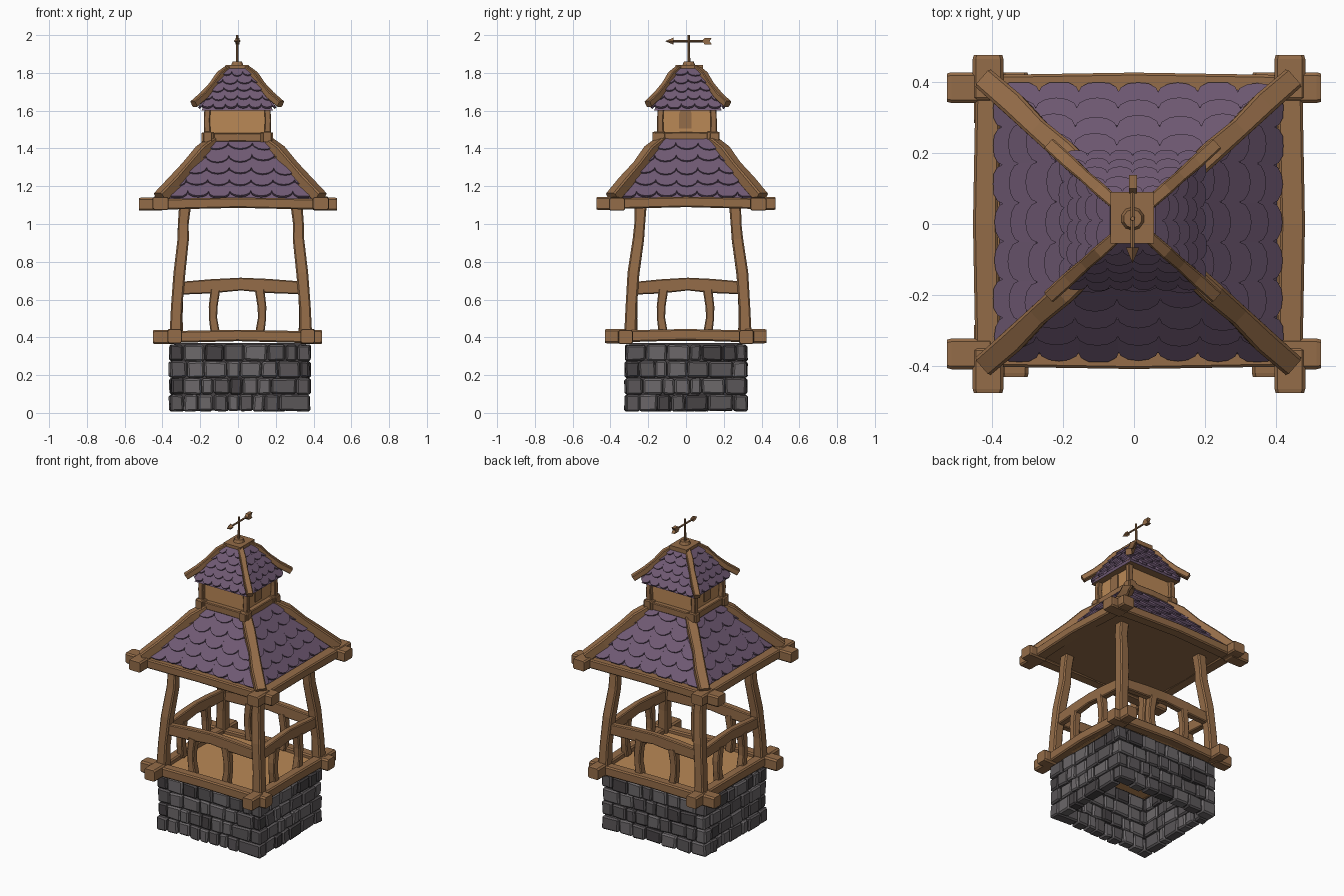
import bpy, bmesh, math, random
from mathutils import Vector, Matrix

random.seed(4)
if "Cube" in bpy.data.objects:
    bpy.data.objects.remove(bpy.data.objects["Cube"])


def material(name, *rgb):
    col = [((c / 255 + 0.055) / 1.055) ** 2.4 for c in rgb] + [1]
    m = bpy.data.materials.new(name)
    m.use_nodes = True
    m.diffuse_color = col
    m.node_tree.nodes["Principled BSDF"].inputs["Base Color"].default_value = col
    return m


WOOD = material("brown wood", 148, 108, 72)
TAN = material("tan planks", 186, 136, 86)
TILE = material("purple shingle", 112, 90, 116)
STONES = [material("light stone", 108, 104, 106),
          material("mid stone", 90, 86, 88),
          material("dark stone", 70, 66, 68)]


def finish(name, bm, *mats):
    bmesh.ops.recalc_face_normals(bm, faces=bm.faces)
    me = bpy.data.meshes.new(name)
    bm.to_mesh(me)
    bm.free()
    for m in mats:
        me.materials.append(m)
    ob = bpy.data.objects.new(name, me)
    bpy.context.collection.objects.link(ob)
    return ob


def add_box(bm, lo, hi, jitter=0.0, mat=0):
    lo, hi = Vector(lo), Vector(hi)
    size = hi - lo
    vs = bmesh.ops.create_cube(bm, size=1)["verts"]
    for v in vs:
        v.co = Vector([c * s for c, s in zip(v.co, size)]) + (lo + hi) / 2
        v.co += Vector([random.uniform(-jitter, jitter) for _ in range(3)])
    for f in {f for v in vs for f in v.link_faces}:
        f.material_index = mat


def box(name, lo, hi, mat):
    bm = bmesh.new()
    add_box(bm, lo, hi)
    return finish(name, bm, mat)


def prism(bm, bottom, top):
    """Close two matching outlines into a solid."""
    a, b = [[bm.verts.new(p) for p in ring] for ring in (bottom, top)]
    bm.faces.new(a)
    bm.faces.new(b)
    for i in range(len(a)):
        j = (i + 1) % len(a)
        bm.faces.new((a[i], a[j], b[j], b[i]))


def beam(name, pts, w, h, scales=None, ref=(0, 0, 1), mat=WOOD):
    """Sweep a chamfered rectangle along a bent path."""
    pts = [Vector(p) for p in pts]
    scales = scales or [1] * len(pts)
    bm = bmesh.new()
    rings = []
    for i, p in enumerate(pts):
        t = (pts[min(i + 1, len(pts) - 1)] - pts[max(i - 1, 0)]).normalized()
        side = t.cross(Vector(ref)).normalized()
        up = side.cross(t)
        a, b = w / 2 * scales[i], h / 2 * scales[i]
        c = min(a, b) * 0.25
        outline = [(a, b - c), (a - c, b), (c - a, b), (-a, b - c),
                   (-a, c - b), (c - a, -b), (a - c, -b), (a, c - b)]
        rings.append([bm.verts.new(p + side * u + up * v) for u, v in outline])
    for r, s in zip(rings, rings[1:]):
        for k in range(8):
            bm.faces.new((r[k], r[k - 1], s[k - 1], s[k]))
    bm.faces.new(rings[0])
    bm.faces.new(rings[-1])
    return finish(name, bm, mat)


def log_frame(name, xs, ys, xr, yr, z, w, h, bow):
    """Four crossing beams with thicker overhanging ends."""
    scales = [1.0, 1.08, 1.08, 0.9, 0.86, 0.9, 1.08, 1.08, 1.0]
    for axis, places, (lo, hi) in ((0, ys, xr), (1, xs, yr)):
        for n, c in enumerate(places):
            pts = []
            out = 1 if n else -1
            stops = (lo, lo + .012, lo + w * 1.5, lo + w * 1.6, (lo + hi) / 2,
                     hi - w * 1.6, hi - w * 1.5, hi - .012, hi)
            for k, a in enumerate(stops):
                mid = bow if k == 4 else 0
                p = (a, c + out * mid) if axis == 0 else (c + out * mid, a)
                pts.append((*p, z + mid + 0.004 * axis))
            beam(f"{name}_{'xy'[axis]}_{n + 1}", pts, w, h, scales)


# Stone base: four courses of uneven blocks around a hollow core
X0, X1, Y0, Y1 = -0.36, 0.38, -0.32, 0.32
bm = bmesh.new()
DEPTH, COURSE = 0.07, 0.0885
for row in range(4):
    z = 0.008 + row * COURSE
    for axis, a0, a1, c0, c1 in ((0, X0, X1, Y0, Y1), (1, Y0, Y1, X0, X1)):
        for inner in (c0, c1 - DEPTH):
            a = a0 + (DEPTH if (row + axis) % 2 else 0)
            end = a1 - (DEPTH if (row + axis) % 2 else 0)
            while a < end - 0.01:
                b = a + random.uniform(0.055, 0.125)
                if end - b < 0.05:
                    b = end
                d = random.uniform(-0.005, 0.006)
                lo, hi = (a + .002, inner + d), (b - .002, inner + DEPTH + d)
                if axis:
                    lo, hi = lo[::-1], hi[::-1]
                add_box(bm, (*lo, z + .002), (*hi, z + COURSE - .002), 0.004,
                        random.choice((0, 0, 1, 1, 2)))
                a = b
wall = finish("stone_blocks", bm, *STONES)
bev = wall.modifiers.new("worn edges", "BEVEL")
bev.width, bev.segments = 0.009, 1
bm = bmesh.new()
for c in (Y0, Y1 - DEPTH):
    add_box(bm, (X0 + .02, c + .02, .02), (X1 - .02, c + DEPTH - .02, .37), 0, 0)
for c in (X0, X1 - DEPTH):
    add_box(bm, (c + .02, Y0 + .02, .02), (c + DEPTH - .02, Y1 - .02, .37), 0, 0)
finish("mortar_core", bm, STONES[2])

# Deck
log_frame("deck_beam", (-0.335, 0.37), (-0.32, 0.32), (-0.45, 0.445),
          (-0.43, 0.425), 0.402, 0.072, 0.07, 0.008)
box("deck_floor", (-0.34, -0.32, 0.38), (0.37, 0.32, 0.41), TAN)

# Bent corner posts
for sx in (-1, 1):
    for sy in (-1, 1):
        path = [(.345, .305, .4), (.34, .3, .56), (.325, .288, .74),
                (.305, .262, .92), (.305, .255, 1.0), (.295, .25, 1.1)]
        pts = [(.015 + sx * x, .01 + sy * y, z) for x, y, z in path]
        beam(f"post_{'right' if sx < 0 else 'left'}_{'front' if sy < 0 else 'back'}",
             pts, 0.06, 0.06, [1.1, 1, 1.05, 1, .95, 1.05], (0, 1, 0))


# Railings with two balusters on each side
def railing(name, place, half, mid):
    stops = (-1, -0.5, 0, 0.45, 1)
    rise = (-0.01, 0, 0.012, 0.002, -0.008)
    beam(name + "_rail", [place(mid + half * s, .67 + r) for s, r in zip(stops, rise)],
         0.045, 0.075, [.9, 1, .9, 1, .9])
    for n, c in enumerate((-0.12, 0.115)):
        bend = 0.012 * (1 if n else -1)
        pts = [place(c, .42), place(c + bend, .5), place(c + bend, .56), place(c, .65)]
        beam(f"{name}_baluster_{n + 1}", pts, 0.046, 0.046, [1.05, .95, 1, 1.1], (0, 1, 0))


railing("front", lambda a, z: (a, -0.28, z), 0.32, 0.015)
railing("back", lambda a, z: (a, 0.3, z), 0.32, 0.015)
railing("right", lambda a, z: (-0.315, a, z), 0.28, 0.01)
railing("left", lambda a, z: (0.345, a, z), 0.28, 0.01)

# Eaves frame and ceiling
log_frame("eaves_beam", (-0.41, 0.438), (-0.365, 0.383), (-0.525, 0.525),
          (-0.475, 0.475), 1.105, 0.08, 0.064, 0.008)
box("ceiling", (-0.40, -0.36, 1.09), (0.43, 0.38, 1.12), WOOD)


# Hipped roofs with rows of rounded shingles
def roof(name, centre, profile, rows, width, hips, hip_size):
    cx, cy = centre

    def at(s):
        s = max(0, min(s, 1)) * (len(profile) - 1)
        i = min(int(s), len(profile) - 2)
        return Vector(profile[i]).lerp(Vector(profile[i + 1]), s - i)

    bm = bmesh.new()
    corners = ((-1, -1), (1, -1), (1, 1), (-1, 1))
    for p, q in zip(profile, profile[1:]):
        prism(bm, *[[(cx + a * r[0], cy + b * r[1], r[2]) for a, b in corners]
                    for r in (p, q)])
    deck = finish(name + "_deck", bm, TILE, WOOD)
    for f in deck.data.polygons:
        f.material_index = 1 if f.normal.z < -0.5 else 0

    bm = bmesh.new()
    arc = [(math.cos(t * math.pi / 6), math.sin(t * math.pi / 6)) for t in range(7)]
    for side in range(4):
        turn = Matrix.Rotation(side * math.pi / 2, 3, "Z")
        for row in range(rows):
            s0, s1 = row / rows, (row + 1.35) / rows
            half = at(1 - row / rows)[side % 2]
            half = at(row / rows)[side % 2]
            count = max(2, round(2 * half / width))
            step = 2 * half / count
            for k in range(-1, count + 1):
                u0 = -half + step * (k + (0.5 if row % 2 else 0) + 0.5)
                if abs(u0) > half + step * 0.3:
                    continue
                drop = random.uniform(-0.12, 0.08) / rows
                shape = [(-1, 1), (1, 1)] + [(c, 0.42 * (1 - d)) for c, d in arc]
                rings = [[], []]
                for c, v in shape:
                    s = s0 + drop * (1 - v) + (s1 - s0) * v
                    p = at(s)
                    lim = p[side % 2] + 0.004
                    u = max(-lim, min(lim, u0 + c * step * 0.51))
                    for ring, lift in zip(rings, (0.0, 0.013)):
                        out = lift + 0.012 * (1 - v)
                        ring.append(turn @ Vector((u, -p[1 - side % 2] - out * 0.7, p[2] + out * 0.7))
                                    + Vector((cx, cy, 0)))
                prism(bm, [p for p in rings[0]], rings[1])
    bmesh.ops.dissolve_degenerate(bm, dist=0.0005, edges=bm.edges)
    finish(name + "_shingles", bm, TILE)

    for n, (sx, sy) in enumerate(corners):
        pts = [(cx + sx * x, cy + sy * y, z) for x, y, z in hips]
        beam(f"{name}_hip_{n + 1}", pts, hip_size, hip_size * 0.95,
             [1.05, 1.1, .95, 1.05, .95])


roof("main_roof", (0.012, 0.005),
     [(.39, .375, 1.13), (.315, .3, 1.23), (.225, .21, 1.34), (.145, .13, 1.45)],
     5, 0.115,
     [(.425, .395, 1.14), (.345, .325, 1.222), (.275, .255, 1.305),
      (.205, .195, 1.385), (.12, .115, 1.45)], 0.062)
roof("cupola_roof", (-0.004, 0.01),
     [(.19, .18, 1.60), (.13, .12, 1.71), (.055, .055, 1.815)],
     5, 0.066,
     [(.23, .21, 1.635), (.175, .16, 1.682), (.13, .12, 1.735),
      (.09, .085, 1.79), (.045, .045, 1.825)], 0.036)

# Cupola body
log_frame("cupola_beam", (-0.16, 0.155), (-0.14, 0.15), (-0.192, 0.185),
          (-0.178, 0.178), 1.457, 0.042, 0.052, 0.003)
box("cupola_wall", (-0.148, -0.128, 1.43), (0.143, 0.138, 1.65), TAN)
for n, (sx, sy) in enumerate(((-1, -1), (1, -1), (1, 1), (-1, 1))):
    pts = [(-.003 + sx * x, .005 + sy * y, z)
           for x, y, z in ((.158, .14, 1.45), (.162, .142, 1.55), (.155, .136, 1.66))]
    beam(f"cupola_post_{n + 1}", pts, 0.034, 0.034, [1.05, .95, 1], (0, 1, 0))

# Arched shutters on the two sides of the cupola
for name, x0, x1 in (("left", 0.143, 0.15), ("right", -0.155, -0.148)):
    arch = [(-.033, 1.505), (.033, 1.505)]
    arch += [(.033 * math.cos(a * math.pi / 6), 1.585 + .025 * math.sin(a * math.pi / 6))
             for a in range(7)]
    bm = bmesh.new()
    prism(bm, *[[(x, y - .003, z) for y, z in arch] for x in (x0, x1)])
    finish(name + "_shutter", bm, WOOD)

# Cap and weather vane
VY = 0.015
box("roof_cap", (-0.066, -0.055, 1.815), (0.056, 0.09, 1.842), WOOD)


def rod(name, r1, r2, length, centre, along_y=False, sides=10):
    bm = bmesh.new()
    bmesh.ops.create_cone(bm, cap_ends=True, segments=sides, radius1=r1, radius2=r2, depth=length)
    if along_y:
        bm.transform(Matrix.Rotation(math.pi / 2, 4, "X"))
    bm.transform(Matrix.Translation(centre))
    return finish(name, bm, WOOD)


rod("vane_collar", 0.034, 0.026, 0.02, (-0.004, VY, 1.85))
rod("vane_pole", 0.008, 0.006, 0.16, (-0.004, VY, 1.92))
rod("vane_arrow_shaft", 0.006, 0.006, 0.2, (-0.004, VY, 1.968), True, 6)
rod("vane_arrow_head", 0.019, 0.0, 0.045, (-0.004, -0.088, 1.968), True, 4)
bm = bmesh.new()
fin = [(.085, 0), (.1, .018), (.137, .018), (.125, 0), (.137, -.018), (.1, -.018)]
prism(bm, *[[(x, y, 1.968 + z) for y, z in fin] for x in (-0.014, 0.008)])
finish("vane_arrow_tail", bm, WOOD)
